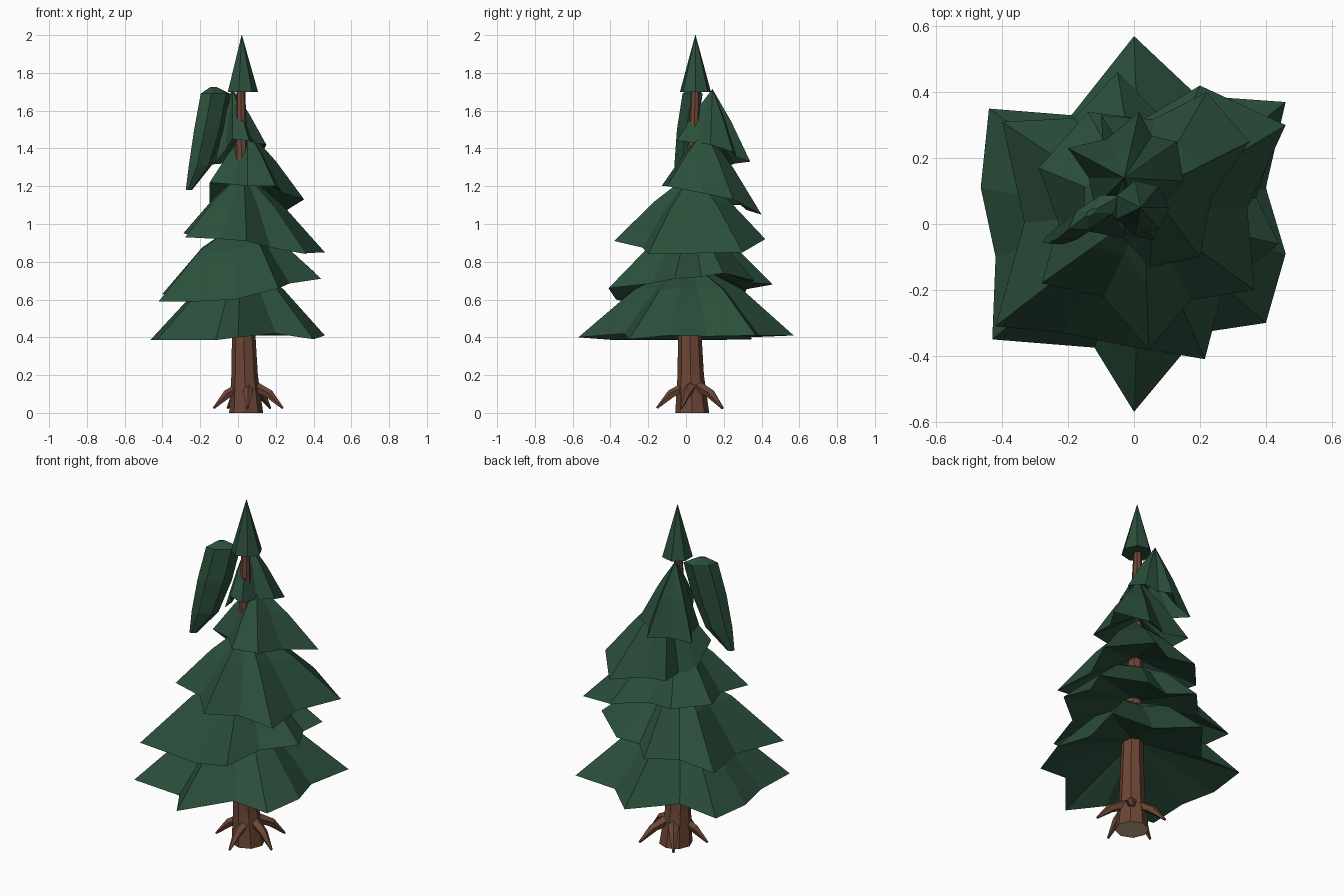
import bpy
import bmesh
from math import cos, sin, pi, radians
from mathutils import Vector

start_cube = bpy.data.objects.get("Cube")
if start_cube:
    bpy.data.objects.remove(start_cube, do_unlink=True)


def make_material(name, colour):
    mat = bpy.data.materials.new(name)
    mat.use_nodes = True
    mat.diffuse_color = (*colour, 1)
    shader = next(n for n in mat.node_tree.nodes if n.type == "BSDF_PRINCIPLED")
    shader.inputs["Base Color"].default_value = (*colour, 1)
    shader.inputs["Roughness"].default_value = 0.9
    return mat


needles = make_material("needle green", (0.024, 0.078, 0.044))
bark = make_material("bark brown", (0.15, 0.062, 0.036))
cut_wood = make_material("cut wood", (0.56, 0.41, 0.25))


def finish(bm, name, *materials):
    """Turn a bmesh into a flat shaded object with outward normals."""
    bmesh.ops.recalc_face_normals(bm, faces=bm.faces)
    mesh = bpy.data.meshes.new(name)
    bm.to_mesh(mesh)
    bm.free()
    for mat in materials:
        mesh.materials.append(mat)
    obj = bpy.data.objects.new(name, mesh)
    bpy.context.collection.objects.link(obj)
    return obj


def bridge(bm, lower, upper):
    count = len(lower)
    for i in range(count):
        j = (i + 1) % count
        bm.faces.new((lower[i], lower[j], upper[j], upper[i]))


def fan(bm, ring, tip):
    for i, vert in enumerate(ring):
        bm.faces.new((vert, ring[(i + 1) % len(ring)], tip))


def loft(name, sections, sides, *materials, squash=1.0, turn=0.0):
    """Skin horizontal rings given as (x, y, z, radius)."""
    bm = bmesh.new()
    wide = Vector((cos(turn), sin(turn), 0))
    narrow = Vector((-sin(turn), cos(turn), 0)) * squash
    rings = []
    for x, y, z, radius in sections:
        angles = [2 * pi * i / sides for i in range(sides)]
        rings.append([bm.verts.new(Vector((x, y, z)) + (wide * cos(a) + narrow * sin(a)) * radius)
                      for a in angles])
    for lower, upper in zip(rings, rings[1:]):
        bridge(bm, lower, upper)
    base = bm.faces.new(rings[0])
    bm.faces.new(rings[-1])
    base.material_index = len(materials) - 1
    return finish(bm, name, *materials)


def bough_tier(name, apex, flare, tips):
    """Star shaped skirt: pointed tips, notches in wide gaps, hollow underside."""
    apex = Vector(apex)
    tips = [Vector(t) for t in tips]
    outline = []
    for i, tip in enumerate(tips):
        following = tips[(i + 1) % len(tips)]
        outline.append(tip)
        middle = (tip + following) / 2
        reach = (middle - apex).xy.length
        if (following - tip).xy.length > 0.7 * reach:
            notch = apex.lerp(middle, 0.82)
            notch.z = middle.z
            outline.append(notch)
    bm = bmesh.new()
    rim = [bm.verts.new(p) for p in outline]
    waist = []
    for p in outline:
        q = apex.lerp(p, 0.5)
        q.z = p.z + (apex.z - p.z) * flare
        waist.append(bm.verts.new(q))
    bridge(bm, rim, waist)
    fan(bm, waist, bm.verts.new(apex))
    mean_height = sum(p.z for p in outline) / len(outline)
    hollow = bm.verts.new((apex.x, apex.y, mean_height + 0.4 * (apex.z - mean_height)))
    fan(bm, rim, hollow)
    return finish(bm, name, needles)


# Trunk, with a pale cut base
loft("trunk", [(0.043, 0.033, 0, 0.09), (0.035, 0.025, 0.2, 0.07), (0.03, 0.02, 0.42, 0.062),
               (0.02, 0.03, 1, 0.045), (0.015, 0.05, 1.74, 0.022)], 8, bark, cut_wood)

# Roots around the foot
for k in range(5):
    angle = radians(53 + 72 * k)
    bm = bmesh.new()
    outward = Vector((cos(angle), sin(angle), 0))
    sideways = Vector((-sin(angle), cos(angle), 0))
    rings = []
    for reach, height, thick in ((0.03, 0.14, 0.032), (0.115, 0.1, 0.025), (0.192, 0.025, 0.006)):
        centre = Vector((0.055, 0.038, height)) + outward * reach
        slant = (outward + Vector((0, 0, 1))) * 0.7
        rings.append([bm.verts.new(centre + sideways * thick * cos(a) + slant * thick * sin(a))
                      for a in (pi / 10 + 2 * pi * i / 5 for i in range(5))])
    bridge(bm, rings[0], rings[1])
    bridge(bm, rings[1], rings[2])
    bm.faces.new(rings[0])
    bm.faces.new(rings[2])
    finish(bm, f"root_{k + 1}", bark)

# Foliage tiers from the ground up
bough_tier("bough_tier_bottom", (0.02, 0.02, 0.8), 0.63,
           [(0.46, 0.37, 0.41), (0, 0.57, 0.41), (-0.19, 0.33, 0.4), (-0.44, 0.35, 0.39),
            (-0.465, 0.11, 0.385), (-0.42, -0.1, 0.385), (-0.43, -0.35, 0.385),
            (-0.12, -0.375, 0.385), (0, -0.57, 0.4), (0.2, -0.33, 0.42), (0.4, -0.3, 0.39),
            (0.46, -0.09, 0.41), (0.4, 0.11, 0.405)])
bough_tier("bough_tier_low", (0.02, 0.03, 1.02), 0.63,
           [(0.41, 0.2, 0.74), (0.2, 0.36, 0.7), (-0.05, 0.46, 0.68), (-0.4, 0.31, 0.63),
            (-0.42, -0.31, 0.59), (-0.22, -0.33, 0.59), (-0.02, -0.37, 0.6),
            (0.215, -0.41, 0.66), (0.44, -0.06, 0.71), (0.37, 0.08, 0.72)])
bough_tier("bough_tier_middle", (0.03, 0.04, 1.28), 0.56,
           [(0.46, 0.3, 0.85), (0.2, 0.42, 0.92), (-0.14, 0.34, 0.95), (-0.29, 0.17, 0.95),
            (-0.28, -0.18, 0.93), (0.045, -0.38, 0.91), (0.365, -0.2, 0.84)])
bough_tier("bough_tier_high", (0.05, 0.1, 1.5), 0.55,
           [(0.35, 0.25, 1.13), (0.22, 0.4, 1.05), (-0.1, 0.33, 1.1), (-0.15, 0.12, 1.1),
            (-0.15, -0.02, 1.22), (0.05, -0.13, 1.2), (0.2, -0.1, 1.2)])
bough_tier("bough_tier_leaning", (-0.03, 0.14, 1.715), 0.55,
           [(0.15, 0.13, 1.42), (0.13, 0.25, 1.38), (0.015, 0.34, 1.33), (-0.2, 0.23, 1.31),
            (-0.12, 0.05, 1.33), (-0.03, -0.03, 1.45), (0.06, -0.05, 1.44)])

# Drooping bough on the right side, a broad blade turned towards the trunk
loft("drooping_bough", [(-0.26, -0.045, 1.18, 0.02), (-0.2, -0.02, 1.31, 0.072),
                        (-0.155, 0.005, 1.5, 0.092), (-0.12, 0.035, 1.69, 0.092),
                        (-0.13, 0.035, 1.725, 0.02)], 6, needles,
     squash=0.42, turn=radians(33))

# Pointed crown
loft("crown", [(0.022, 0.05, 1.7, 0.084), (0.02, 0.05, 2, 0.001)], 7, needles)
